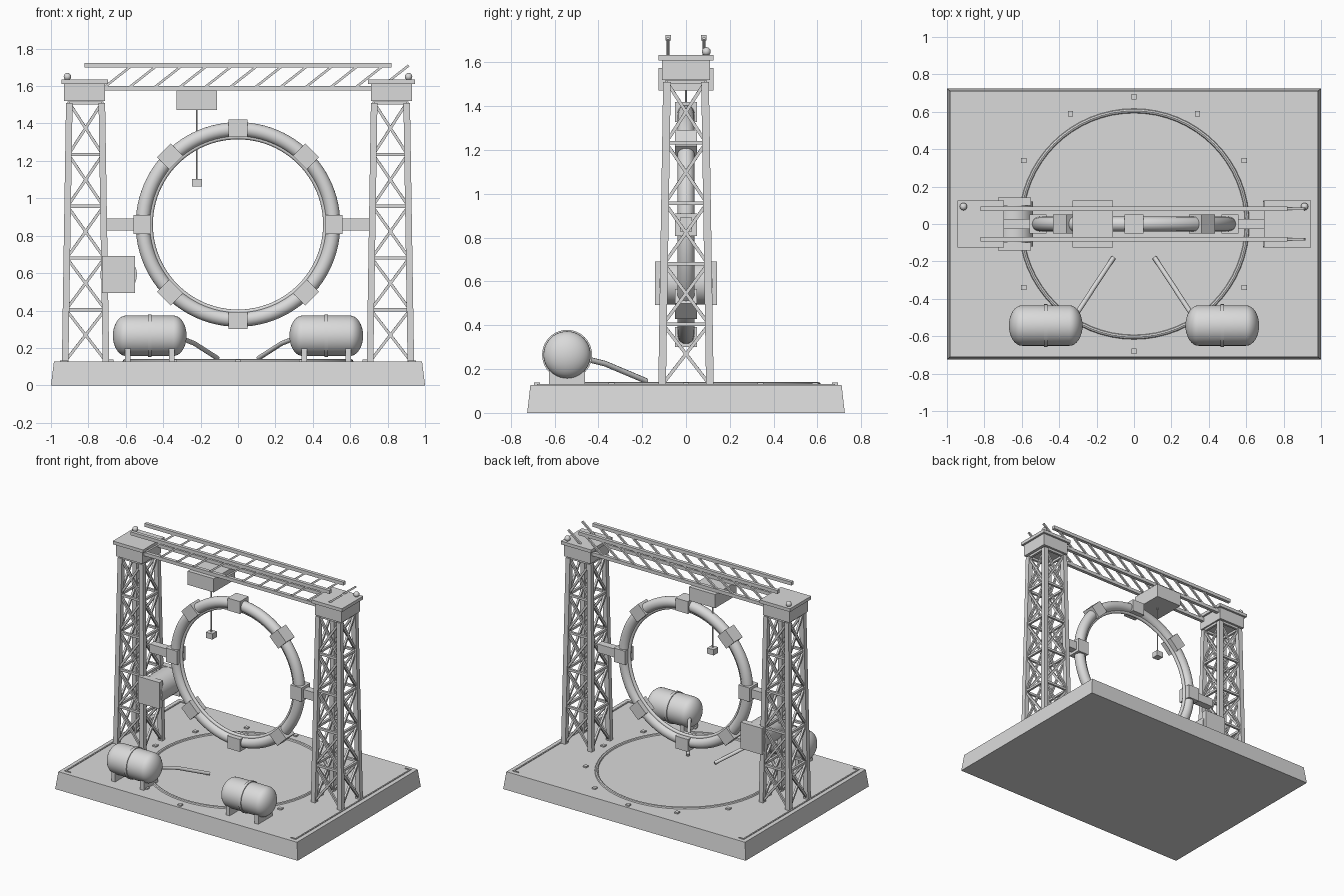
import bpy, bmesh, math
from mathutils import Vector, Matrix

cube = bpy.data.objects.get("Cube")
if cube:
    bpy.data.objects.remove(cube)

grey = bpy.data.materials.new("light_grey")
grey.use_nodes = True
COLOUR = (0.7, 0.7, 0.7, 1)
grey.diffuse_color = COLOUR
grey.node_tree.nodes["Principled BSDF"].inputs["Base Color"].default_value = COLOUR

DECK = 0.128
RING_Z = 0.86


def finish(name, bm, smooth=False):
    mesh = bpy.data.meshes.new(name)
    bmesh.ops.recalc_face_normals(bm, faces=bm.faces)
    bm.to_mesh(mesh)
    bm.free()
    obj = bpy.data.objects.new(name, mesh)
    bpy.context.collection.objects.link(obj)
    mesh.materials.append(grey)
    if smooth:
        bpy.ops.object.select_all(action='DESELECT')
        obj.select_set(True)
        bpy.context.view_layer.objects.active = obj
        bpy.ops.object.shade_smooth_by_angle(angle=math.radians(40))
    return obj


def add_box(bm, centre, size, turn=Matrix()):
    m = Matrix.Translation(centre) @ turn @ Matrix.Diagonal((*size, 1))
    return bmesh.ops.create_cube(bm, size=1, matrix=m)["verts"]


def box(name, centre, size, turn=Matrix()):
    bm = bmesh.new()
    add_box(bm, centre, size, turn)
    return finish(name, bm)


def add_bar(bm, p, q, width):
    """Square bar from p to q."""
    p, q = Vector(p), Vector(q)
    turn = (q - p).to_track_quat('Z', 'Y').to_matrix().to_4x4()
    add_box(bm, (p + q) / 2, (width, width, (q - p).length), turn)


def lathe(name, profile, matrix, steps=48, closed=False):
    """Spin (radius, height) points about z, then place with matrix."""
    bm = bmesh.new()
    verts = [bm.verts.new((r, 0, h)) for r, h in profile]
    edges = [bm.edges.new(pair) for pair in zip(verts, verts[1:])]
    if closed:
        edges.append(bm.edges.new((verts[-1], verts[0])))
    bmesh.ops.spin(bm, geom=verts + edges, axis=(0, 0, 1), cent=(0, 0, 0),
                   angle=math.tau, steps=steps)
    bmesh.ops.remove_doubles(bm, verts=bm.verts, dist=1e-5)
    bm.transform(matrix)
    return finish(name, bm, True)


def torus(name, major, minor, matrix, steps=64, sides=16):
    angles = [math.tau * i / sides for i in range(sides)]
    pts = [(major + minor * math.cos(a), minor * math.sin(a)) for a in angles]
    return lathe(name, pts, matrix, steps, True)


def tube(name, points, radius):
    curve = bpy.data.curves.new(name, 'CURVE')
    curve.dimensions = '3D'
    curve.bevel_depth = radius
    curve.bevel_resolution = 2
    curve.use_fill_caps = True
    spline = curve.splines.new('POLY')
    spline.points.add(len(points) - 1)
    for pt, co in zip(spline.points, points):
        pt.co = (*co, 1)
    curve.materials.append(grey)
    obj = bpy.data.objects.new(name, curve)
    bpy.context.collection.objects.link(obj)


# Base slab with sloped sides
bm = bmesh.new()
for v in add_box(bm, (0, 0, DECK / 2), (2, 1.45, DECK)):
    if v.co.z > 0.1:
        v.co.x *= 0.984
        v.co.y *= 0.98
finish("base", bm)

# Deck markings: ring, studs and edge strips
torus("deck_ring", 0.605, 0.012, Matrix.Translation((0, 0, DECK)), sides=8)
bm = bmesh.new()
for i in range(12):
    a = math.tau * i / 12
    add_box(bm, (0.68 * math.cos(a), 0.68 * math.sin(a), DECK + 0.004), (0.028, 0.028, 0.012))
finish("deck_studs", bm)
bm = bmesh.new()
for s in (-1, 1):
    add_box(bm, (s * 0.948, 0, DECK + 0.002), (0.01, 1.36, 0.006))
    for t in (-1, 1):
        add_box(bm, (s * 0.928, t * 0.675, DECK + 0.002), (0.04, 0.01, 0.006))
finish("deck_edge_strips", bm)

# Lattice towers
LEVELS = 5
TOWER_X, TOWER_TOP = 0.815, 1.51
CORNERS = [(-1, -1), (1, -1), (1, 1), (-1, 1)]


def tower_point(side, corner, t):
    half = 0.109 + (0.087 - 0.109) * t
    return Vector((side * TOWER_X + corner[0] * half, corner[1] * half,
                   DECK + (TOWER_TOP - DECK) * t))


for side, label in ((-1, "right"), (1, "left")):
    bm = bmesh.new()
    for c in CORNERS:
        verts = add_box(bm, (0, 0, 0), (0.035, 0.035, 1))
        for v in verts:
            v.co = tower_point(side, c, v.co.z + 0.5) + Vector((v.co.x, v.co.y, 0))
    finish(label + "_tower_legs", bm)

    bm = bmesh.new()
    for i, a in enumerate(CORNERS):
        b = CORNERS[(i + 1) % 4]
        for n in range(LEVELS):
            low, high = n / LEVELS, (n + 1) / LEVELS
            add_bar(bm, tower_point(side, a, low), tower_point(side, b, high), 0.015)
            add_bar(bm, tower_point(side, b, low), tower_point(side, a, high), 0.015)
            add_bar(bm, tower_point(side, a, high), tower_point(side, b, high), 0.017)
    finish(label + "_tower_braces", bm)

    box(label + "_tower_cap", (side * 0.82, 0, 1.566), (0.22, 0.22, 0.092))
    box(label + "_tower_lid", (side * 0.82, 0, 1.622), (0.25, 0.25, 0.024))
    bm = bmesh.new()
    bmesh.ops.create_uvsphere(bm, u_segments=16, v_segments=10, radius=0.02,
                              matrix=Matrix.Translation((side * 0.912, 0.093, 1.65)))
    finish(label + "_beacon", bm, True)

    # Arm from tower to ring
    box(label + "_ring_arm", (side * 0.63, 0, RING_Z), (0.16, 0.054, 0.064))

# Overhead gantry: two trusses with slanted webs
for y, label in ((-0.082, "front"), (0.082, "back")):
    bm = bmesh.new()
    for z in (1.588, 1.712):
        add_box(bm, (0, y, z), (1.64, 0.025, 0.025))
    finish(label + "_gantry_rails", bm)
    bm = bmesh.new()
    for i in range(12):
        x = -0.567 + i * 0.1345
        add_bar(bm, (x - 0.155, y, 1.588), (x, y, 1.71), 0.013)
    finish(label + "_gantry_webs", bm)

# Trolley, cable and hook block
box("trolley", (-0.22, 0, 1.524), (0.215, 0.25, 0.102))
tube("hoist_cable", [(-0.22, 0, 1.48), (-0.22, 0, 1.09)], 0.004)
box("hook_block", (-0.22, 0, 1.083), (0.053, 0.053, 0.042))

# Upright ring with clamps
upright = Matrix.Translation((0, 0, RING_Z)) @ Matrix.Rotation(math.pi / 2, 4, 'X')
torus("main_ring", 0.508, 0.039, upright, 96, 20)
torus("inner_ring", 0.468, 0.013, upright, 96, 10)
bm = bmesh.new()
for i in range(8):
    a = math.tau * i / 8
    add_box(bm, (0.514 * math.cos(a), 0, RING_Z + 0.514 * math.sin(a)),
            (0.092, 0.102, 0.103), Matrix.Rotation(-a, 4, 'Y'))
finish("ring_clamps", bm)

# Winch: two end plates around a drum
for s, label in ((-1, "front"), (1, "back")):
    box(label + "_winch_plate", (-0.638, s * 0.12, 0.592), (0.177, 0.044, 0.197))
lathe("winch_drum", [(0, -0.12), (0.098, -0.12), (0.098, 0.12), (0, 0.12)],
      Matrix.Translation((-0.638, 0, 0.592)) @ Matrix.Rotation(math.pi / 2, 4, 'X'), 32)

# Tanks with band, saddles and hose
R, BODY, DOME = 0.108, 0.127, 0.07
arc = [math.pi / 2 * i / 8 for i in range(9)]
dome = [(R * math.sin(a), BODY + DOME * math.cos(a)) for a in arc]
tank_profile = dome + [(r, -h) for r, h in reversed(dome)]
for side, label in ((-1, "right"), (1, "left")):
    place = (Matrix.Translation((side * 0.472, -0.543, 0.265))
             @ Matrix.Rotation(math.pi / 2, 4, 'Y'))
    lathe(label + "_tank", tank_profile, place, 40)
    lathe(label + "_tank_band", [(0.1, -0.01), (0.114, -0.01), (0.114, 0.01), (0.1, 0.01)],
          place, 40, True)
    for s in (-1, 1):
        box(label + "_tank_saddle", (side * 0.472 + s * 0.118, -0.543, 0.165),
            (0.03, 0.165, 0.076))
    tube(label + "_hose", [(side * 0.3, -0.47, 0.25), (side * 0.235, -0.37, 0.225),
                           (side * 0.11, -0.18, 0.145)], 0.013)
